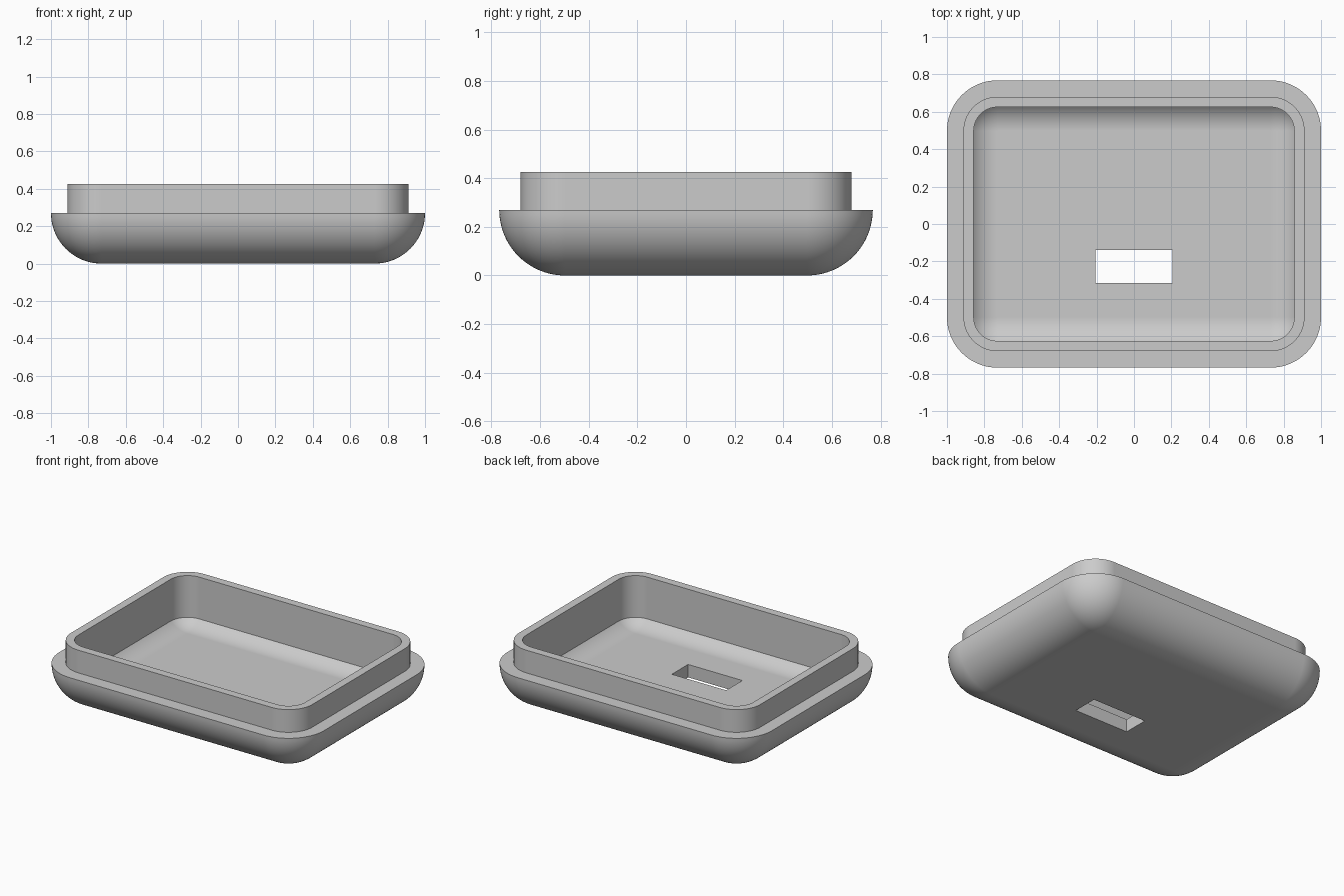
import bpy, bmesh, math

cube = bpy.data.objects.get("Cube")
if cube:
    bpy.data.objects.remove(cube)

CORE_X, CORE_Y = 0.73, 0.498      # centres of the rounded corners
OUTER, SHELL, WALL = 0.27, 0.182, 0.127   # radii measured from those centres
RIM_Z, TOP_Z = 0.27, 0.425
FLOOR_Z = RIM_Z - SHELL
STEPS = 20
SIGNS = [(1, 1), (-1, 1), (-1, -1), (1, -1)]


def ring(bm, radius, z, half=(CORE_X, CORE_Y), shift_y=0.0):
    """Rounded rectangle of vertices at height z."""
    verts = []
    for q, (sx, sy) in enumerate(SIGNS):
        for i in range(STEPS + 1):
            a = (q + i / STEPS) * math.pi / 2
            verts.append(bm.verts.new((sx * half[0] + radius * math.cos(a),
                                       sy * half[1] + radius * math.sin(a) + shift_y, z)))
    return verts


def bowl_arc(radius, start, end):
    """Profile points of a quarter-round bowl edge, angles measured from straight down."""
    return [(radius * math.sin(a), RIM_Z - radius * math.cos(a))
            for a in (start + (end - start) * i / STEPS for i in range(STEPS + 1))]


# Wall section: rounded outside, ledge, raised lip, straight inside, rounded floor edge
profile = bowl_arc(OUTER, 0, math.pi / 2)
profile += [(SHELL, RIM_Z), (SHELL, TOP_Z), (WALL, TOP_Z)]
profile += bowl_arc(SHELL, math.asin(WALL / SHELL), 0)

bm = bmesh.new()
slot = dict(half=(0.205, 0.0875), shift_y=-0.2275)
rings = [ring(bm, 0, 0, **slot)]
rings += [ring(bm, r, z) for r, z in profile]
rings += [ring(bm, 0, FLOOR_Z, **slot)]

# Skin the rings, closing the loop through the floor slot
for lower, upper in zip(rings, rings[1:] + rings[:1]):
    for i in range(len(lower)):
        j = (i + 1) % len(lower)
        bm.faces.new((lower[i], lower[j], upper[j], upper[i]))
bmesh.ops.remove_doubles(bm, verts=bm.verts, dist=1e-5)
bmesh.ops.recalc_face_normals(bm, faces=bm.faces)

mesh = bpy.data.meshes.new("tray_shell")
bm.to_mesh(mesh)
bm.free()
tray = bpy.data.objects.new("tray_shell", mesh)
bpy.context.collection.objects.link(tray)

# Plain grey plastic
grey = bpy.data.materials.new("light_grey")
grey.use_nodes = True
colour = (0.6, 0.6, 0.6, 1)
grey.diffuse_color = colour
grey.node_tree.nodes["Principled BSDF"].inputs["Base Color"].default_value = colour
mesh.materials.append(grey)

# Smooth curves with crisp edges
bpy.ops.object.select_all(action='DESELECT')
tray.select_set(True)
bpy.context.view_layer.objects.active = tray
bpy.ops.object.shade_smooth_by_angle(angle=math.radians(30))
weighted = tray.modifiers.new("even_shading", 'WEIGHTED_NORMAL')
weighted.keep_sharp = True
